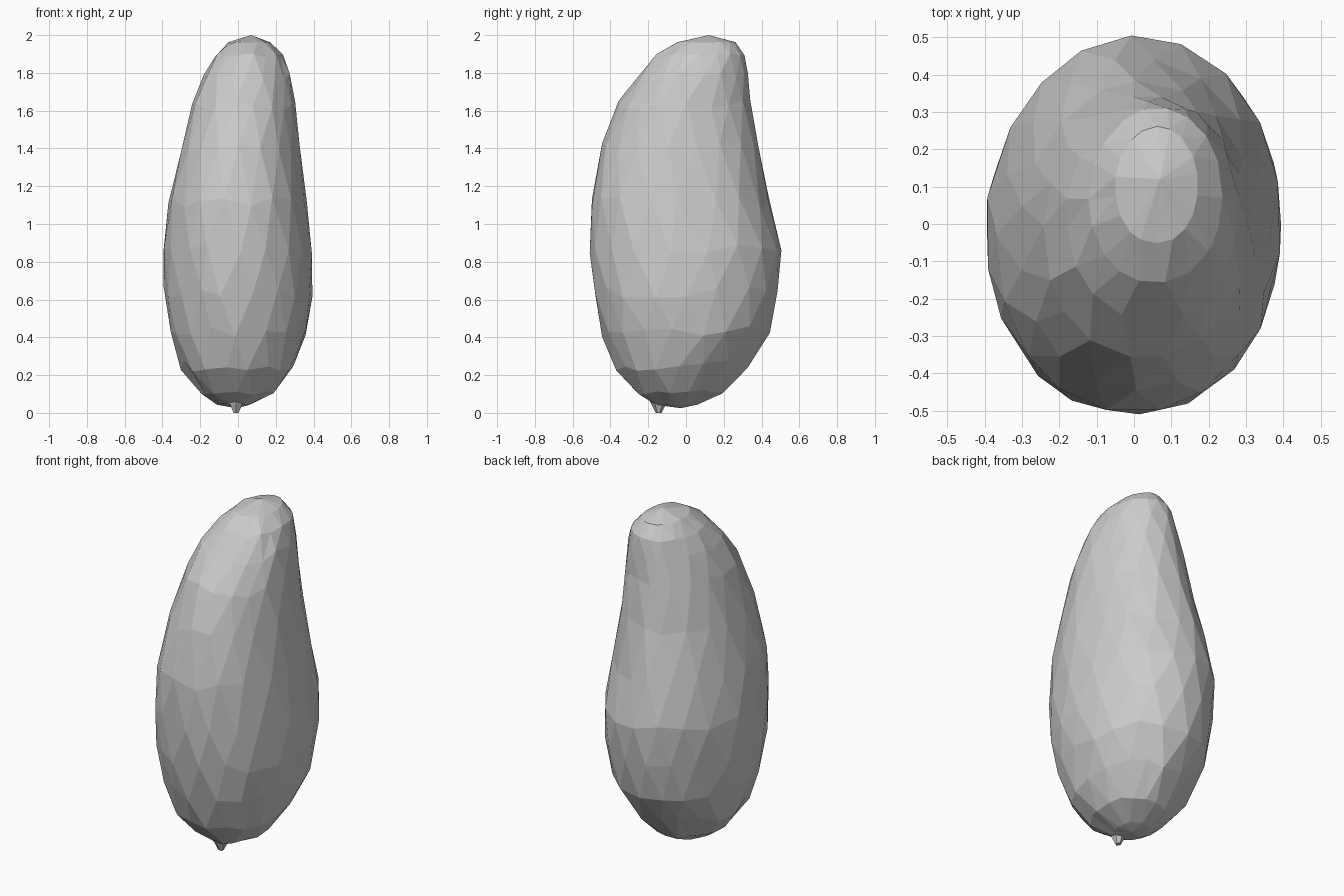
import bpy, bmesh, math, random

if "Cube" in bpy.data.objects:
    bpy.data.objects.remove(bpy.data.objects["Cube"])

random.seed(4)
SEG = 18

# Each ring: height, left x, right x, front y, back y
RINGS = [
    (0.045, -0.11, 0.06, -0.16, 0.06),
    (0.11, -0.195, 0.19, -0.26, 0.19),
    (0.25, -0.30, 0.29, -0.37, 0.33),
    (0.43, -0.36, 0.36, -0.44, 0.44),
    (0.64, -0.39, 0.39, -0.485, 0.485),
    (0.87, -0.395, 0.39, -0.505, 0.50),
    (1.12, -0.365, 0.36, -0.50, 0.44),
    (1.40, -0.305, 0.325, -0.44, 0.38),
    (1.63, -0.24, 0.30, -0.355, 0.34),
    (1.78, -0.18, 0.275, -0.255, 0.325),
    (1.89, -0.12, 0.235, -0.155, 0.31),
    (1.96, -0.05, 0.17, -0.05, 0.26),
]


def spow(v, p):
    return math.copysign(abs(v) ** p, v)


def ring_points(i, z, x0, x1, y0, y1):
    """Rounded cross-section, fuller at the front and back right."""
    cx, cy = (x0 + x1) / 2, (y0 + y1) / 2
    pts = []
    for k in range(SEG):
        a = 2 * math.pi * (k + 0.5 * (i % 2)) / SEG + random.uniform(-0.05, 0.05)
        c, s = math.cos(a), math.sin(a)
        e = 2 / (2.15 if s < 0 else (2.1 if c > 0 else 1.85))
        x = cx + (x1 - x0) / 2 * spow(c, e) * 1.01
        y = cy + (y1 - y0) / 2 * spow(s, e) * 1.01
        dz = random.uniform(-0.2, 0.2) * min(z - 0.03, 0.15, (2 - z) * 0.5)
        # follow the silhouette slope only loosely, so facets stay irregular
        pts.append((x, y, z + dz))
    return pts


def finish(bm, name):
    bmesh.ops.recalc_face_normals(bm, faces=bm.faces)
    me = bpy.data.meshes.new(name)
    bm.to_mesh(me)
    bm.free()
    ob = bpy.data.objects.new(name, me)
    bpy.context.collection.objects.link(ob)
    return ob


# Fruit body: staggered rings joined by triangles, closed with points
bm = bmesh.new()
rings = [[bm.verts.new(p) for p in ring_points(i, *r)] for i, r in enumerate(RINGS)]
for i in range(len(rings) - 1):
    lo, hi = rings[i], rings[i + 1]
    for k in range(SEG):
        n = (k + 1) % SEG
        if i % 2 == 0:
            bm.faces.new((lo[k], lo[n], hi[k]))
            bm.faces.new((lo[n], hi[n], hi[k]))
        else:
            bm.faces.new((lo[k], hi[n], hi[k]))
            bm.faces.new((lo[k], lo[n], hi[n]))
for ring, tip in ((rings[0], (-0.01, -0.03, 0.025)), (rings[-1], (0.07, 0.12, 2.0))):
    v = bm.verts.new(tip)
    for k in range(SEG):
        bm.faces.new((ring[k], ring[(k + 1) % SEG], v))
# merge the crowded facets at both ends and join nearly flat neighbours
bmesh.ops.remove_doubles(bm, verts=bm.verts, dist=0.03)
bmesh.ops.dissolve_limit(bm, angle_limit=math.radians(4), verts=bm.verts, edges=bm.edges)
finish(bm, "fruit_body")

# Small stub at the base
bm = bmesh.new()
bmesh.ops.create_cone(bm, cap_ends=True, segments=6, radius1=0.015, radius2=0.045, depth=0.06)
bmesh.ops.translate(bm, verts=bm.verts, vec=(-0.01, -0.145, 0.03))
finish(bm, "stem_stub")
